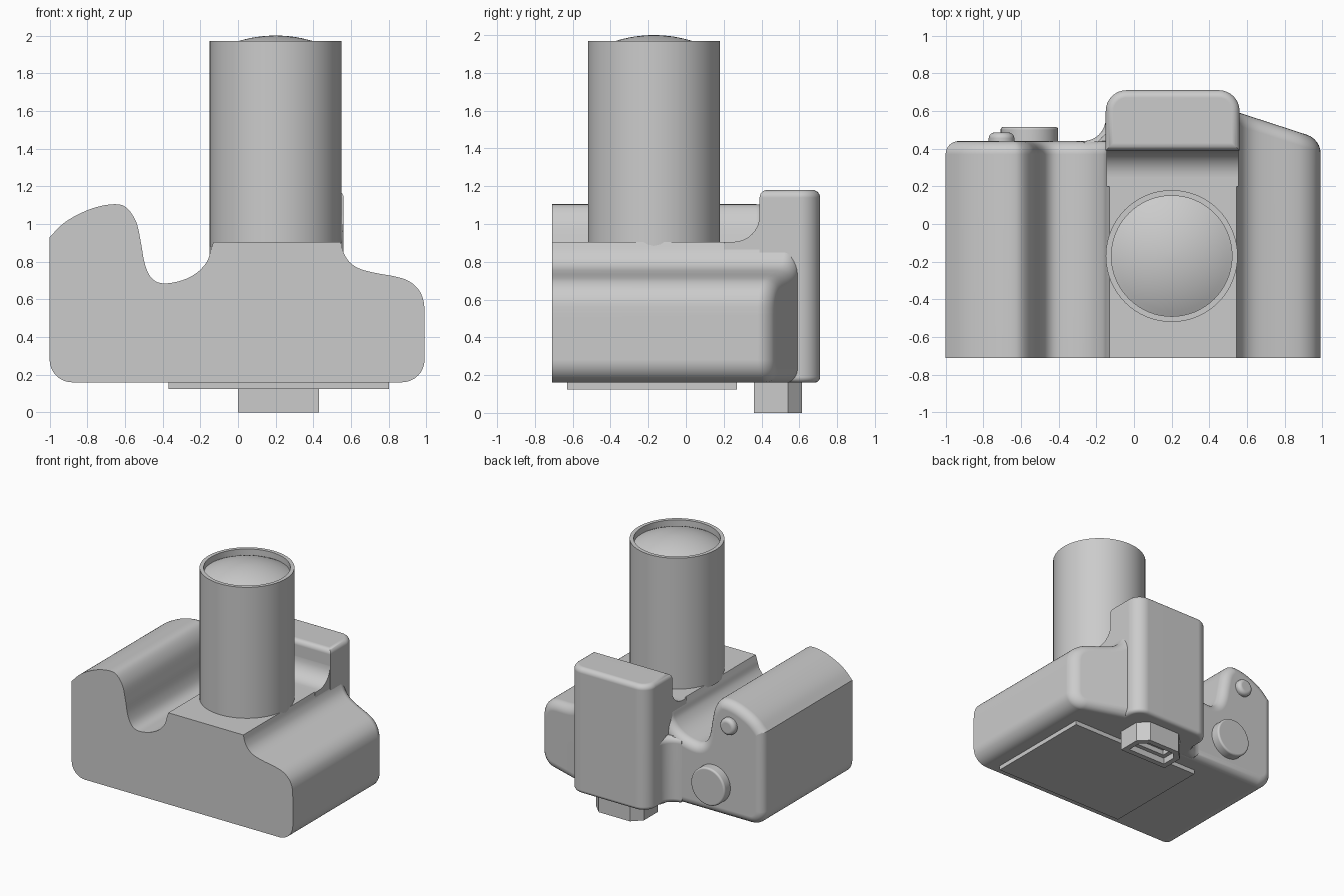
import bpy, bmesh
from math import sin, cos, pi, sqrt
from mathutils import Vector

cube = bpy.data.objects.get("Cube")
if cube:
    bpy.data.objects.remove(cube)

grey = bpy.data.materials.new("plain grey")
grey.use_nodes = True
grey.diffuse_color = (0.6, 0.6, 0.6, 1)
grey.node_tree.nodes["Principled BSDF"].inputs["Base Color"].default_value = (0.6, 0.6, 0.6, 1)


def finish(name, bm, smooth=True):
    bmesh.ops.recalc_face_normals(bm, faces=bm.faces[:])
    mesh = bpy.data.meshes.new(name)
    bm.to_mesh(mesh)
    bm.free()
    mesh.materials.append(grey)
    ob = bpy.data.objects.new(name, mesh)
    bpy.context.collection.objects.link(ob)
    if smooth:
        bpy.ops.object.select_all(action="DESELECT")
        ob.select_set(True)
        bpy.context.view_layer.objects.active = ob
        bpy.ops.object.shade_smooth_by_angle(angle=0.6)
        mod = ob.modifiers.new("flat_caps", "WEIGHTED_NORMAL")
        mod.keep_sharp = True
    return ob


def spline(pts, n=5):
    """Smooth curve through the points."""
    p = [Vector(q) for q in pts]
    p = [2 * p[0] - p[1]] + p + [2 * p[-1] - p[-2]]
    out = []
    for a, b, c, d in zip(p, p[1:], p[2:], p[3:]):
        for i in range(n):
            t = i / n
            out.append(0.5 * (2 * b + (c - a) * t + (2 * a - 5 * b + 4 * c - d) * t**2
                              + (3 * b - a - 3 * c + d) * t**3))
    return out + [p[-2]]


def arc(cx, cy, r, a0, a1, n=8):
    """Arc with angles given in quarter turns."""
    angles = [(a0 + (a1 - a0) * i / n) * pi / 2 for i in range(n + 1)]
    return [Vector((cx + r * cos(a), cy + r * sin(a))) for a in angles]


def inset(pts, d):
    """Offset a closed outline inwards."""
    area = sum(a.x * b.y - b.x * a.y for a, b in zip(pts, pts[1:] + pts[:1]))
    s = 1 if area > 0 else -1
    out = []
    for i, p in enumerate(pts):
        e1 = (p - pts[i - 1]).normalized()
        e2 = (pts[(i + 1) % len(pts)] - p).normalized()
        n1, n2 = Vector((-e1.y, e1.x)) * s, Vector((-e2.y, e2.x)) * s
        m = (n1 + n2).normalized()
        out.append(p + m * d / max(m.dot(n1), 0.5))
    return out


def prism(name, outline, place, start, end, r_start=0, r_end=0, smooth=True):
    """Extrude an outline; either rim may be rounded, the end may slope."""
    pts = [Vector(p) for p in outline]
    stop = end if callable(end) else lambda u: end
    steps = [i / 6 * pi / 2 for i in range(7)]
    rows = [(r_start * (1 - sin(a)), r_start * (1 - cos(a)), False) for a in steps] if r_start else [(0, 0, False)]
    rows += [(r_end * (1 - cos(a)), r_end * (1 - sin(a)), True) for a in steps] if r_end else [(0, 0, True)]
    bm = bmesh.new()
    rings = []
    for d, back, at_end in rows:
        ring = inset(pts, d)
        rings.append([bm.verts.new(place(q.x, q.y, stop(q.x) - back if at_end else start + back)) for q in ring])
    for lo, hi in zip(rings, rings[1:]):
        for i in range(len(lo)):
            bm.faces.new((lo[i - 1], lo[i], hi[i], hi[i - 1]))
    bm.faces.new(rings[0])
    bm.faces.new(rings[-1])
    return finish(name, bm, smooth)


def along_x(u, v, t): return (t, u, v)
def along_y(u, v, t): return (u, t, v)
def along_z(u, v, t): return (u, v, t)


def lathe(name, profile, centre, segments=64):
    bm = bmesh.new()
    vs = [bm.verts.new((r, 0, z)) for r, z in profile]
    es = [bm.edges.new(e) for e in zip(vs, vs[1:])]
    bmesh.ops.spin(bm, geom=vs + es, cent=(0, 0, 0), axis=(0, 0, 1), angle=2 * pi, steps=segments)
    bmesh.ops.remove_doubles(bm, verts=bm.verts[:], dist=0.0001)
    ob = finish(name, bm)
    ob.location = centre
    return ob


# Grip half of the body
grip = spline([(-1, .93), (-.93, 1), (-.85, 1.05), (-.75, 1.09), (-.65, 1.105), (-.59, 1.085),
               (-.54, 1.01), (-.515, .9), (-.495, .79), (-.46, .715), (-.4, .685), (-.3, .7),
               (-.22, .74), (-.165, .8), (-.145, .86), (-.13, .905)])
grip += [Vector((.2, .905)), Vector((.2, .16))] + arc(-.88, .28, .12, 3, 2)
prism("grip_body", grip, along_y, -.71, .44, 0, .07)

# Opposite half, with a slanted back
side = [Vector((.2, .905))] + spline([(.545, .905), (.56, .85), (.59, .8), (.64, .765), (.72, .742),
                                     (.84, .72), (.91, .695), (.96, .65), (.985, .59), (.99, .52)])
side += arc(.87, .28, .12, 0, -1) + [Vector((.2, .16))]
prism("side_body", side, along_y, -.71, lambda x: .59 - .326 * (x - .56), 0, .07)

# Viewfinder hump and its curved foot
hump = [(-.15, .39), (.56, .39)] + arc(.45, .6, .11, 0, 1) + arc(-.04, .6, .11, 1, 2)
prism("viewfinder_hump", hump, along_z, .16, 1.18, .03, .04)
foot = [(.2, .16), (.5, .16), (.5, 1.05), (.39, 1.05)] + arc(.25, 1.045, .14, 0, -1) + [(.2, .905)]
prism("hump_foot", foot, along_x, -.145, .555)
blend = [(-.27, .36), (-.1, .36), (-.1, .56)] + arc(-.27, .56, .12, 0, -1)
prism("hump_side_blend", blend, along_z, .16, .7, .04, .05)

# Lens barrel with a recessed domed glass
lathe("lens_barrel", [(.35, .88), (.35, 1.97), (.32, 1.97), (.32, 1.91), (.3, 1.91)], (.2, -.17, 0))
dome = [(.32 * i / 12, 1.32 + sqrt(.68**2 - (.32 * i / 12)**2)) for i in range(13)]
lathe("lens_glass", dome, (.2, -.17, 0))

# Rear screen plate
prism("screen_plate", [(-.37, -.63), (.8, -.63), (.8, .27), (-.37, .27)], along_z, .125, .17, smooth=False)

# Eyepiece with a stepped hollow
outline = [Vector(p) for p in ((0, .36), (.43, .36), (.43, .54), (.355, .615), (.075, .615), (0, .54))]
bm = bmesh.new()
levels = [(0, .18), (0, 0), (.045, 0), (.045, .05), (.08, .05), (.08, .09)]
rings = [[bm.verts.new((p.x, p.y, z)) for p in inset(outline, d)] for d, z in levels]
for lo, hi in zip(rings, rings[1:]):
    for i in range(len(lo)):
        bm.faces.new((lo[i - 1], lo[i], hi[i], hi[i - 1]))
bm.faces.new(rings[0])
bm.faces.new(rings[-1])
finish("eyepiece", bm, False)

# Dial and shutter button on the end face
for name, x, z, r, top, bevel in (("dial", -.555, .41, .153, .515, .015),
                                  ("shutter_button", -.703, .92, .068, .485, .03)):
    prism(name, arc(x, z, r, 0, 4, 40)[:-1], along_y, .4, top, 0, bevel)
